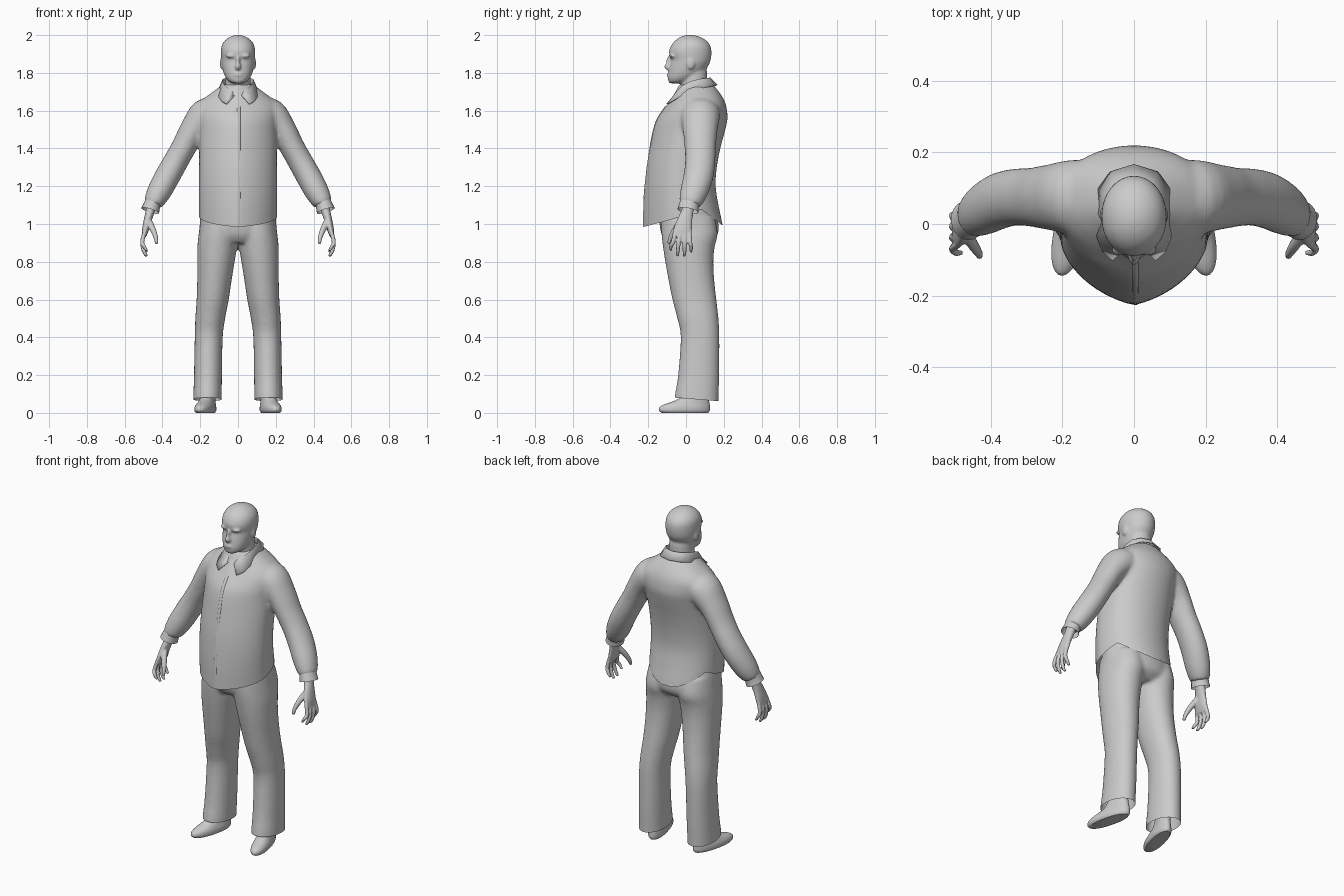
import bpy, bmesh, math
from mathutils import Vector, Matrix


def spline(rows, n=4):
    # Catmull-Rom interpolation of parameter rows
    out = []
    for i in range(len(rows) - 1):
        a, b, c, d = rows[max(i - 1, 0)], rows[i], rows[i + 1], rows[min(i + 2, len(rows) - 1)]
        for k in range(n):
            t = k / n
            out.append([0.5 * (2 * q + (r - p) * t + (2 * p - 5 * q + 4 * r - s) * t * t
                               + (3 * q - p - 3 * r + s) * t ** 3) for p, q, r, s in zip(a, b, c, d)])
    return out + [list(rows[-1])]


def skin(bm, rings, cap=True):
    vs = [[bm.verts.new(p) for p in r] for r in rings]
    n = len(vs[0])
    for a, b in zip(vs, vs[1:]):
        for i in range(n):
            bm.faces.new((a[i], a[(i + 1) % n], b[(i + 1) % n], b[i]))
    if cap:
        bm.faces.new(vs[0][::-1])
        bm.faces.new(vs[-1])


def stack(bm, rows, side=1, pf=1.0, pb=1.0, peak=0.0, n=40):
    # horizontal sections: z, centre x, half width, front y, back y
    rings = []
    for z, cx, rx, yf, yb in spline(rows):
        ring = []
        for i in range(n):
            a = 2 * math.pi * i / n
            c, s = math.cos(a), math.sin(a)
            m = abs(s) ** (pf if s < 0 else pb)
            if s < 0:
                m = m * (1 - peak) + (1 - abs(c)) * peak
            ring.append((side * (cx + rx * c), (yf + yb) / 2 + math.copysign(m, s) * (yb - yf) / 2, z))
        rings.append(ring)
    skin(bm, rings)


def tube(bm, rows, side=1, n=20, cap=True):
    # sections across a path: x, y, z, radius, radius along y
    rows = spline(rows)
    pts = [Vector(r[:3]) for r in rows]
    rings = []
    for i, r in enumerate(rows):
        t = (pts[min(i + 1, len(pts) - 1)] - pts[max(i - 1, 0)]).normalized()
        v = Vector((0, 1, 0))
        v = (v - t * v.dot(t)).normalized()
        u = v.cross(t)
        ring = [pts[i] + u * r[3] * math.cos(2 * math.pi * k / n) + v * r[4] * math.sin(2 * math.pi * k / n)
                for k in range(n)]
        rings.append([(side * p.x, p.y, p.z) for p in ring])
    skin(bm, rings, cap)


def ball(bm, pos, size):
    bmesh.ops.create_uvsphere(bm, u_segments=16, v_segments=10, radius=1,
                              matrix=Matrix.Translation(pos) @ Matrix.Diagonal((*size, 1)))


def finish(name, bm, voxel=0, smooth=3, hem=None):
    bmesh.ops.recalc_face_normals(bm, faces=bm.faces)
    me = bpy.data.meshes.new(name)
    bm.to_mesh(me)
    bm.free()
    ob = bpy.data.objects.new(name, me)
    bpy.context.collection.objects.link(ob)
    if voxel:
        mod = ob.modifiers.new("blend", 'REMESH')
        mod.mode, mod.voxel_size = 'VOXEL', voxel
        dg = bpy.context.evaluated_depsgraph_get()
        me = bpy.data.meshes.new_from_object(ob.evaluated_get(dg))
        ob.modifiers.clear()
        ob.data = me
        bm = bmesh.new()
        bm.from_mesh(me)
        for _ in range(smooth):
            bmesh.ops.smooth_vert(bm, verts=bm.verts, factor=0.5, use_axis_x=True, use_axis_y=True, use_axis_z=True)
        if hem:
            low = [v for v in bm.verts if abs(v.co.x) < 0.3 and v.co.z < hem(v.co.y)]
            bmesh.ops.delete(bm, geom=low, context='VERTS')
            for v in bm.verts:
                if v.is_boundary:
                    v.co.z = hem(v.co.y)
        bm.to_mesh(me)
        bm.free()
    bpy.ops.object.select_all(action='DESELECT')
    ob.select_set(True)
    bpy.context.view_layer.objects.active = ob
    bpy.ops.object.shade_smooth_by_angle(angle=math.radians(45))
    return ob


# head and neck
bm = bmesh.new()
stack(bm, [(1.66, 0, .075, -.02, .12), (1.73, 0, .068, -.03, .112), (1.8, 0, .066, -.03, .112), (1.85, 0, .06, -.03, .1)])
stack(bm, [(1.745, 0, .028, -.085, -.01), (1.757, 0, .05, -.094, .03), (1.78, 0, .068, -.096, .07),
           (1.81, 0, .079, -.092, .1), (1.845, 0, .086, -.085, .122), (1.87, 0, .089, -.08, .131),
           (1.91, 0, .091, -.09, .135), (1.945, 0, .086, -.078, .128), (1.973, 0, .068, -.055, .105),
           (1.992, 0, .04, -.025, .07), (2.001, 0, .012, .005, .035)], pf=.9)
ball(bm, (0, -.093, 1.833), (.016, .022, .02))
ball(bm, (0, -.086, 1.858), (.011, .019, .034))
ball(bm, (0, -.09, 1.79), (.025, .012, .013))
for s in (-1, 1):
    ball(bm, (s * .034, -.074, 1.89), (.03, .016, .011))
    ball(bm, (s * .086, .025, 1.85), (.01, .022, .032))
finish("head", bm, .006)

# shirt body with sleeves
bm = bmesh.new()
stack(bm, [(.93, 0, .206, -.226, .2), (1.0, 0, .207, -.227, .193), (1.1, 0, .207, -.226, .172),
           (1.2, 0, .207, -.22, .157), (1.3, 0, .206, -.21, .163), (1.4, 0, .206, -.193, .182),
           (1.5, 0, .206, -.173, .208), (1.56, 0, .212, -.152, .22), (1.62, 0, .215, -.11, .214),
           (1.66, 0, .185, -.083, .2), (1.695, 0, .14, -.06, .178), (1.725, 0, .1, -.045, .155),
           (1.74, 0, .08, -.035, .14)], pb=.8, peak=.22, n=48)
for s in (-1, 1):
    tube(bm, [(.10, .07, 1.6, .07, .105), (.17, .075, 1.575, .09, .105), (.235, .075, 1.5, .073, .092),
              (.285, .075, 1.41, .066, .083), (.33, .075, 1.33, .066, .08), (.375, .065, 1.25, .067, .079),
              (.418, .042, 1.17, .064, .073), (.447, .022, 1.115, .052, .06), (.453, .018, 1.1, .04, .048)], s, 28)


def shirt_hem(y):
    return 1.08 - .095 * ((.08 - y) / .305) ** .8 if y < .08 else 1.08 - .085 * (y - .08) / .11


finish("shirt", bm, .01, 3, shirt_hem)

# button strip down the front crease
bm = bmesh.new()
tube(bm, [(.004, -.221, .988, .009, .006), (.004, -.22, 1.1, .009, .006), (.004, -.214, 1.2, .009, .006),
          (.004, -.188, 1.4, .009, .006), (.004, -.168, 1.5, .009, .006), (.004, -.147, 1.56, .009, .006),
          (.004, -.106, 1.62, .009, .006)], n=10)
finish("shirt_placket", bm)

# folded collar: fold line and outer edge, from back centre to front tip
half = [((0, .13, 1.772), (0, .165, 1.735)), ((.05, .115, 1.77), (.065, .145, 1.732)),
        ((.08, .075, 1.765), (.097, .1, 1.722)), ((.084, .025, 1.752), (.106, .03, 1.7)),
        ((.072, -.015, 1.732), (.102, -.035, 1.672)), ((.045, -.042, 1.708), (.088, -.075, 1.65)),
        ((.012, -.06, 1.685), (.06, -.1, 1.635))]
full = [[(-p[0], p[1], p[2]) for p in h] for h in half[:0:-1]] + [list(h) for h in half]
bm = bmesh.new()
cols = []
for top, edge in full:
    stand = (top[0] * .94, .04 + (top[1] - .04) * .94, top[2] - .05)
    cols.append([bm.verts.new(p) for p in (stand, top, edge)])
for a, b in zip(cols, cols[1:]):
    for i in range(2):
        bm.faces.new((a[i], b[i], b[i + 1], a[i + 1]))
collar = finish("collar", bm)
mod = collar.modifiers.new("thickness", 'SOLIDIFY')
mod.thickness, mod.offset = .007, 0

# trousers: two legs blended into the seat
bm = bmesh.new()
stack(bm, [(.9, 0, .14, -.1, .12), (.94, 0, .2, -.128, .165), (1.0, 0, .203, -.14, .172),
           (1.08, 0, .196, -.14, .15), (1.14, 0, .185, -.13, .135)], pb=.9)
for s in (-1, 1):
    stack(bm, [(.02, .162, .076, -.068, .172), (.1, .161, .075, -.058, .173), (.2, .159, .074, -.042, .176),
               (.4, .155, .074, -.028, .177), (.5, .147, .079, -.046, .172), (.6, .134, .085, -.072, .161),
               (.7, .125, .091, -.092, .15), (.8, .117, .099, -.11, .145), (.88, .11, .105, -.122, .152),
               (.95, .104, .104, -.13, .168), (1.04, .1, .095, -.13, .15)], s, .9, .9)
finish("trousers", bm, .01, 3, lambda y: .076 - .08 * y)

for s, side in ((1, "left"), (-1, "right")):
    # cuff
    bm = bmesh.new()
    tube(bm, [(.448, .022, 1.12, .043, .052), (.457, .015, 1.095, .045, .053), (.465, .01, 1.07, .049, .056)], s, cap=False)
    finish("cuff_" + side, bm)

    # hand: palm, four fingers and thumb
    bm = bmesh.new()
    tube(bm, [(.452, .015, 1.12, .025, .03), (.464, .008, 1.07, .024, .032), (.478, -.006, 1.02, .021, .04),
              (.49, -.017, .97, .018, .049), (.498, -.02, .935, .012, .048)], s)
    for y0, y1, z1 in ((-.057, -.08, .858), (-.032, -.044, .83), (-.006, -.008, .828), (.018, .027, .85)):
        tube(bm, [(.492, y0, .965, .011, .011), (.507, (y0 + y1) / 2, .905, .0115, .011),
                  (.498, y1, z1 + .025, .0105, .0105), (.482, y1, z1, .007, .007)], s, 12)
    tube(bm, [(.475, -.02, 1.02, .018, .018), (.45, -.058, .97, .016, .016),
              (.434, -.083, .925, .012, .012), (.432, -.092, .895, .008, .008)], s, 12)
    finish("hand_" + side, bm, .005, 2)

    # shoe, toe turned outward
    bm = bmesh.new()
    stack(bm, [(0, 0, .04, -.128, .125), (.012, 0, .047, -.143, .133), (.03, 0, .047, -.14, .134),
               (.045, 0, .043, -.115, .133), (.06, 0, .039, -.07, .13), (.08, 0, .036, -.03, .126),
               (.12, 0, .034, 0, .12)], pf=.9, pb=.85)
    bmesh.ops.transform(bm, verts=bm.verts,
                        matrix=Matrix.Translation((s * .172, -.004, 0)) @ Matrix.Rotation(s * .24, 4, 'Z'))
    finish("shoe_" + side, bm)
